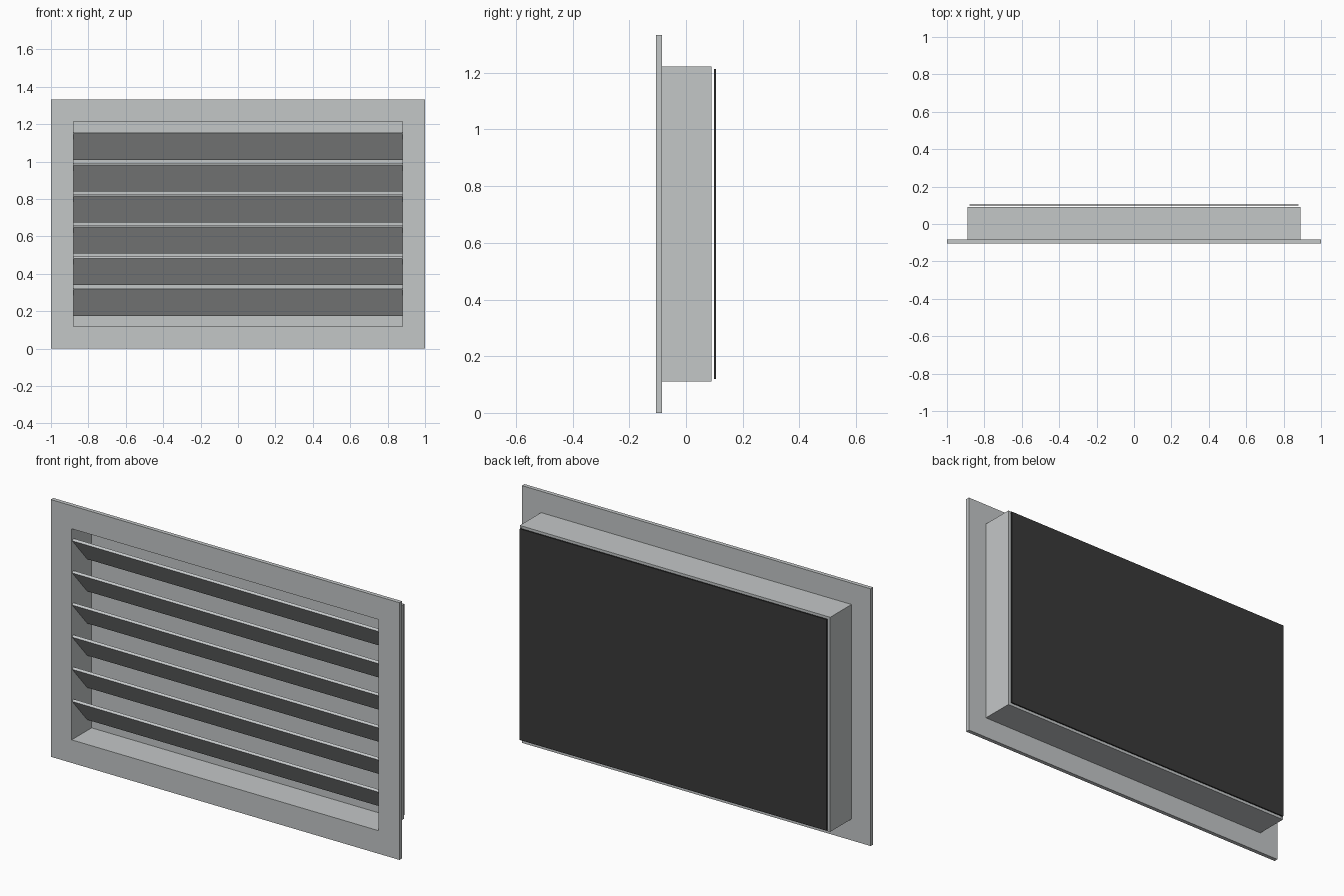
import bpy
import bmesh
from math import sin, cos, radians
from mathutils import Matrix, Vector

cube = bpy.data.objects.get("Cube")
if cube:
    bpy.data.objects.remove(cube, do_unlink=True)


def material(name, rgb):
    mat = bpy.data.materials.new(name)
    mat.use_nodes = True
    color = (*rgb, 1.0)
    mat.diffuse_color = color
    bsdf = next(n for n in mat.node_tree.nodes if n.type == "BSDF_PRINCIPLED")
    bsdf.inputs["Base Color"].default_value = color
    return mat


metal = material("light grey metal", (0.55, 0.57, 0.575))
dark = material("dark screen", (0.042, 0.042, 0.042))


def finish(name, bm, mat):
    bmesh.ops.recalc_face_normals(bm, faces=bm.faces)
    mesh = bpy.data.meshes.new(name)
    bm.to_mesh(mesh)
    bm.free()
    mesh.materials.append(mat)
    obj = bpy.data.objects.new(name, mesh)
    bpy.context.collection.objects.link(obj)
    return obj


def box(name, size, center, mat, tilt=0.0):
    bm = bmesh.new()
    bmesh.ops.create_cube(bm, size=1.0)
    bm.transform(Matrix.Translation(center)
                 @ Matrix.Rotation(tilt, 4, "X")
                 @ Matrix.Diagonal((*size, 1.0)))
    return finish(name, bm, mat)


def ring(name, outer, inner, y0, y1, mat):
    """Rectangular frame, given outer and inner half sizes."""
    bm = bmesh.new()
    corners = [(-1, -1), (1, -1), (1, 1), (-1, 1)]
    loops = [[bm.verts.new((sx * w, y, MID + sz * h)) for sx, sz in corners]
             for (w, h), y in ((outer, y0), (inner, y0), (inner, y1), (outer, y1))]
    for a, b in zip(loops, loops[1:] + loops[:1]):
        for i in range(4):
            j = (i + 1) % 4
            bm.faces.new((a[i], a[j], b[j], b[i]))
    return finish(name, bm, mat)


HEIGHT = 1.333
MID = HEIGHT / 2
OPENING = (0.88, 0.547)
SLEEVE = (0.89, 0.556)

# Face flange and the sleeve behind it
ring("face_flange", (1.0, MID), OPENING, -0.105, -0.084, metal)
ring("wall_sleeve", SLEEVE, OPENING, -0.084, 0.09, metal)

# Back panel closing the sleeve
box("back_panel", (2 * OPENING[0], 0.03, 2 * OPENING[1]),
    Vector((0, 0.073, MID)), metal)

# Dark screen just behind the sleeve
box("rear_screen", (2 * OPENING[0], 0.007, 2 * OPENING[1]),
    Vector((0, 0.1015, MID)), dark)

# Six slanted blades, high at the front and low at the back
TILT = radians(41)
CHORD, THICK, PITCH = 0.188, 0.0135, 0.1665
for i in range(6):
    z = MID + (i - 2.5) * PITCH
    box(f"blade_{i + 1}", (2 * OPENING[0], THICK, CHORD),
        Vector((0, -0.034, z)), metal, TILT)
